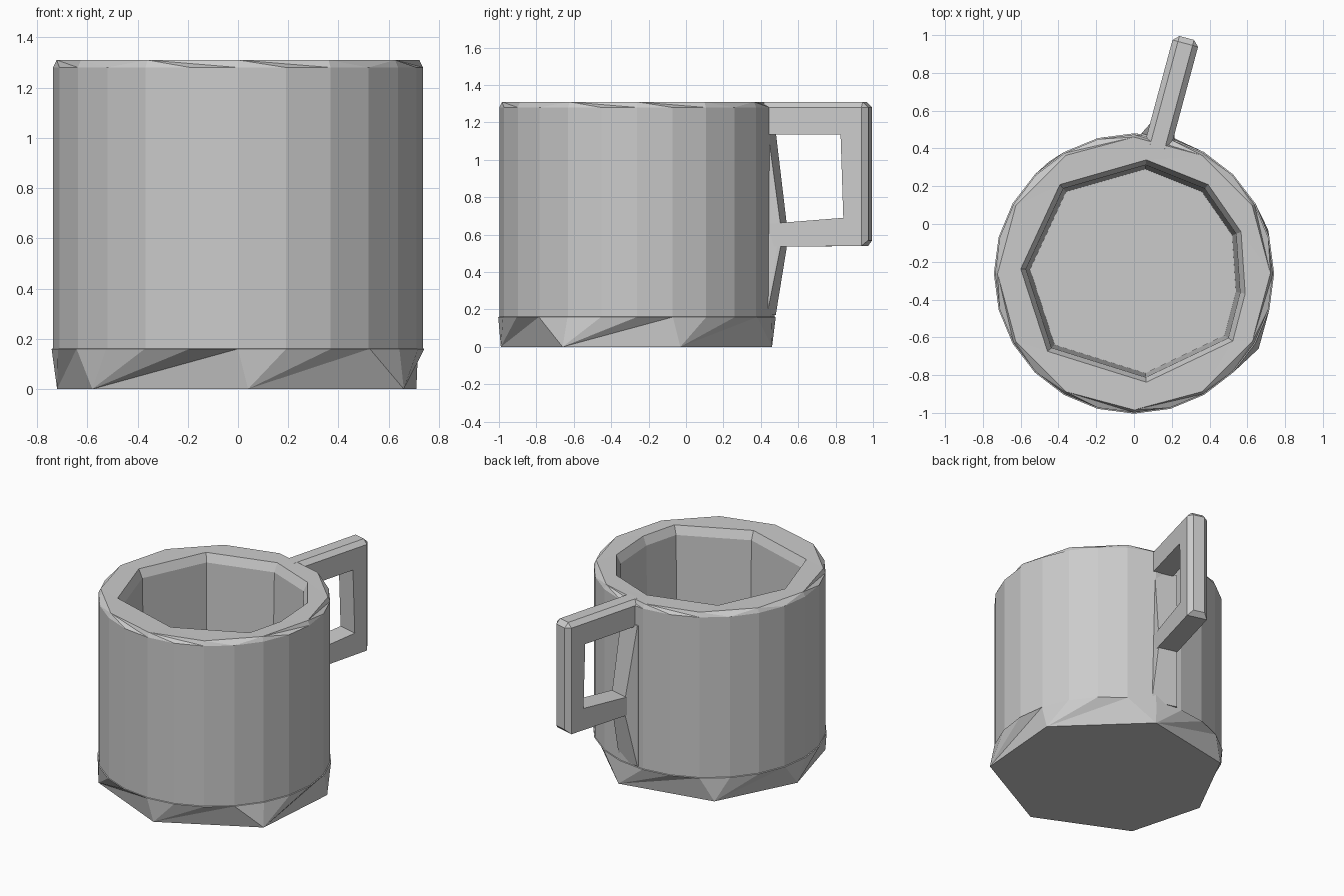
import bpy, bmesh, math
from mathutils import Vector

if "Cube" in bpy.data.objects:
    bpy.data.objects.remove(bpy.data.objects["Cube"])

CX, CY = 0.0, -0.262


def turn(v):
    # angle around the mug axis, starting just left of the front
    return (math.atan2(v.co.y - CY, v.co.x - CX) + math.pi / 2 + 0.2) % (2 * math.pi)


def loop(bm, pts, z, s=1.0):
    vs = [bm.verts.new((CX + (x - CX) * s, CY + (y - CY) * s, z)) for x, y in pts]
    return sorted(vs, key=turn)


def circle(n, r):
    return [(CX + r * math.cos(2 * math.pi * i / n), CY + r * math.sin(2 * math.pi * i / n))
            for i in range(n)]


def stitch(bm, a, b):
    # joins two rings, with quads if they match and triangles if they do not
    n, m = len(a), len(b)
    if n == m:
        for i in range(n):
            bm.faces.new((a[i], a[(i + 1) % n], b[(i + 1) % n], b[i]))
        return
    ta = [turn(v) for v in a] + [turn(a[0]) + 2 * math.pi]
    tb = [turn(v) for v in b] + [turn(b[0]) + 2 * math.pi]
    i = j = 0
    while i < n or j < m:
        if j == m or (i < n and ta[i + 1] <= tb[j + 1]):
            bm.faces.new((a[i % n], a[(i + 1) % n], b[j % m]))
            i += 1
        else:
            bm.faces.new((a[i % n], b[(j + 1) % m], b[j % m]))
            j += 1


def finish(bm, name):
    bmesh.ops.recalc_face_normals(bm, faces=bm.faces[:])
    me = bpy.data.meshes.new(name)
    bm.to_mesh(me)
    bm.free()
    ob = bpy.data.objects.new(name, me)
    bpy.context.collection.objects.link(ob)
    return ob


# Cup: faceted foot, round wall, chipped rim, nine-sided hollow
foot = [(0.04, -0.99), (0.66, -0.66), (0.71, -0.03), (0.2, 0.46),
        (-0.45, 0.33), (-0.72, -0.2), (-0.58, -0.71)]
hollow = [(0.06, 0.29), (0.36, 0.17), (0.52, -0.06), (0.54, -0.36), (0.48, -0.59),
          (0.06, -0.79), (-0.42, -0.64), (-0.55, -0.24), (-0.36, 0.17)]
bm = bmesh.new()
rings = [loop(bm, foot, 0.0),
         loop(bm, circle(24, 0.742), 0.16),
         loop(bm, circle(24, 0.736), 0.162),
         loop(bm, circle(24, 0.736), 1.28),
         loop(bm, circle(12, 0.722), 1.31),
         loop(bm, hollow, 1.308, 1.09),
         loop(bm, hollow, 1.25, 1.04),
         loop(bm, hollow, 0.16)]
for a, b in zip(rings, rings[1:]):
    stitch(bm, a, b)
bm.faces.new(rings[0])
bm.faces.new(rings[-1])
finish(bm, "cup")

# Handle: bracket profile pushed sideways, set at a slight angle
O = Vector((0.127, 0.42, 0))
D = Vector((0.26, 0.965, 0)).normalized()
P = Vector((D.y, -D.x, 0))


def at(u, w, z):
    return O + D * u + P * w + Vector((0, 0, z))


profile = [(-0.02, 1.31), (0.585, 1.31), (0.585, 0.54), (0.0, 0.535),
           (0.0, 0.655), (0.455, 0.69), (0.44, 1.135), (-0.02, 1.135)]
bm = bmesh.new()
left = [bm.verts.new(at(u, -0.07, z)) for u, z in profile]
right = [bm.verts.new(at(u, 0.07, z)) for u, z in profile]
bm.faces.new(left)
bm.faces.new(right[::-1])
stitch_n = len(profile)
for i in range(stitch_n):
    k = (i + 1) % stitch_n
    bm.faces.new((left[i], left[k], right[k], right[i]))
outer = [e for e in bm.edges
         if all((v.co - O).dot(D) > 0.5 for v in e.verts)
         or (e.calc_length() > 0.4 and all(v.co.z > 1.3 for v in e.verts))]
bmesh.ops.bevel(bm, geom=outer, offset=0.03, segments=1, affect='EDGES')
finish(bm, "handle")

# Rib where the lower arm of the handle blends into the wall
bm = bmesh.new()
for w, z in ((-0.1, 1.15), (0.06, 1.15), (-0.1, 0.17), (0.08, 0.17)):
    bm.verts.new(at(0.035, w, z))
    bm.verts.new(at(-0.03, w, z))
for w in (-0.065, 0.065):
    for z in (0.53, 0.66):
        bm.verts.new(at(0.105, w, z))
res = bmesh.ops.convex_hull(bm, input=bm.verts[:])
finish(bm, "handle_rib")
